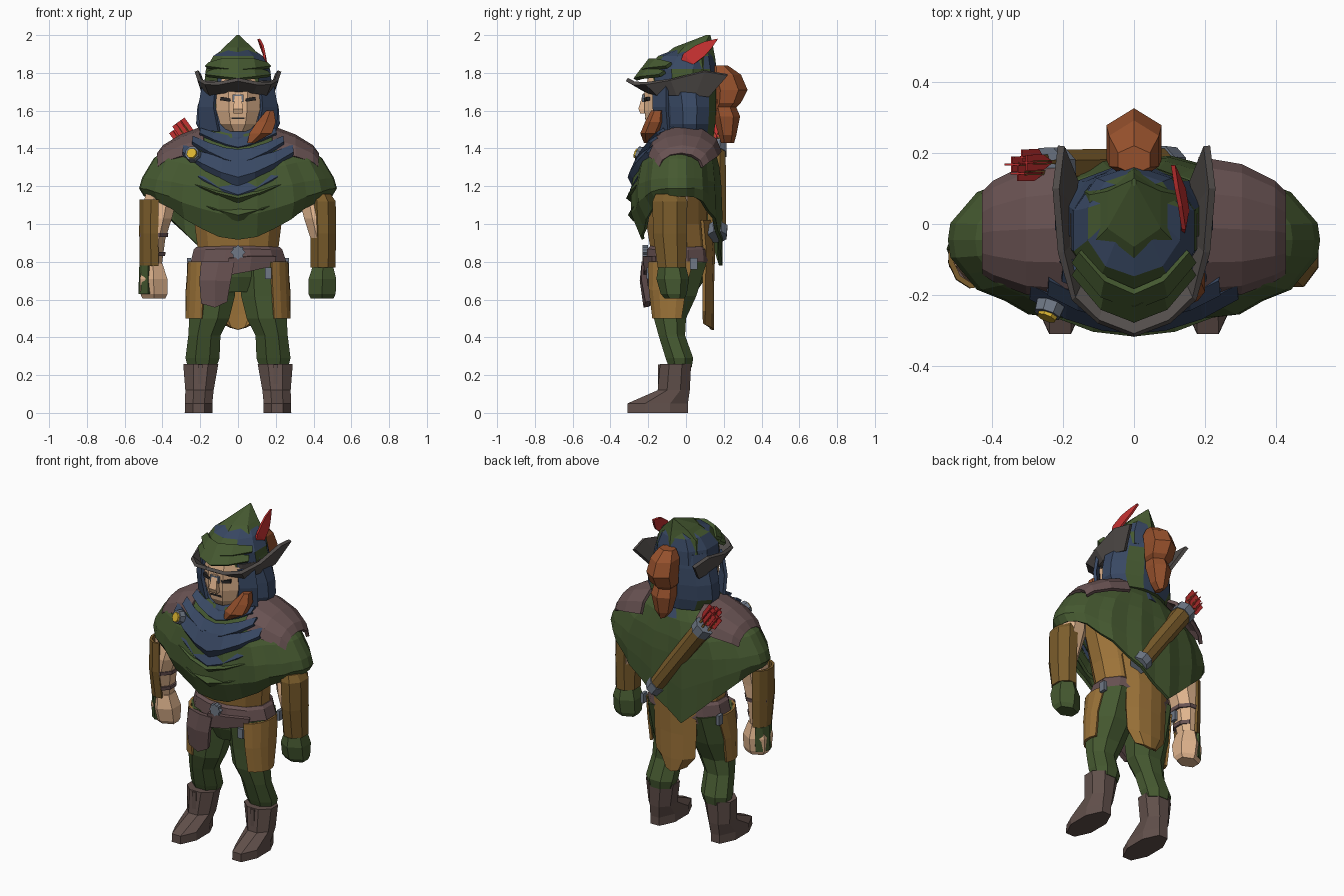
import bpy, bmesh, random
from math import sin, cos, pi, radians
from mathutils import Vector

random.seed(4)
COL = dict(green=(.06, .1, .03), blue=(.04, .065, .125), tan=(.33, .17, .04), boot=(.12, .08, .07),
           leather=(.14, .085, .085), skin=(.75, .46, .27), hair=(.3, .08, .025), red=(.55, .03, .03),
           brown=(.2, .11, .025), steel=(.16, .19, .24), brim=(.085, .075, .07), gold=(.7, .45, .03),
           dark=(.02, .018, .018))
MATS = {}


def mat(c):
    if c not in MATS:
        MATS[c] = bpy.data.materials.new(c)
        MATS[c].diffuse_color = (*COL[c], 1)
    return MATS[c]


def ring(cx, cy, z, rx, ry, n=8, a0=None, a1=None):
    """Polygon section; with a0..a1 (degrees) an open arc."""
    if a0 is None:
        k = 1 / cos(pi / n)
        return [Vector((cx + rx * k * cos((i + .5) * 2 * pi / n), cy + ry * k * sin((i + .5) * 2 * pi / n), z))
                for i in range(n)]
    return [Vector((cx + rx * cos(t), cy + ry * sin(t), z))
            for t in (radians(a0 + (a1 - a0) * i / (n - 1)) for i in range(n))]


def loft(name, rows, col, closed=True, caps=True, thick=0, flip=False, patch=None, chance=.3):
    """Bridge rows of points; optional thickness, x-flip and random colour patches."""
    bm = bmesh.new()
    s = -1 if flip else 1
    vs = [[bm.verts.new((p[0] * s, p[1], p[2])) for p in r] for r in rows]
    n = len(rows[0])
    for a, b in zip(vs, vs[1:]):
        for i in range(n if closed else n - 1):
            j = (i + 1) % n
            bm.faces.new((a[i], a[j], b[j], b[i]))
    if closed and caps:
        bm.faces.new(vs[0])
        bm.faces.new(vs[-1])
    bmesh.ops.remove_doubles(bm, verts=bm.verts, dist=.0005)
    bmesh.ops.recalc_face_normals(bm, faces=bm.faces)
    if patch:
        for f in bm.faces:
            f.material_index = int(random.random() < chance)
    me = bpy.data.meshes.new(name)
    bm.to_mesh(me)
    bm.free()
    ob = bpy.data.objects.new(name, me)
    bpy.context.collection.objects.link(ob)
    me.materials.append(mat(col))
    if patch:
        me.materials.append(mat(patch))
    if thick:
        m = ob.modifiers.new("thickness", 'SOLIDIFY')
        m.thickness, m.offset = thick, 0
    return ob


def stack(name, secs, col, n=8, **kw):
    return loft(name, [ring(*s, n=n) for s in secs], col, **kw)


def box(name, c, size, col, rot=(0, 0, 0)):
    ob = stack(name, [(0, 0, -size[2] / 2, size[0] / 2, size[1] / 2),
                      (0, 0, size[2] / 2, size[0] / 2, size[1] / 2)], col, n=4)
    ob.location, ob.rotation_euler = c, rot
    return ob


def sym(half):
    """Mirror a centre-to-right row of points to a full row."""
    return [(-x, y, z) for x, y, z in half[:0:-1]] + list(half)


def tube(name, a, b, r0, r1, col, n=8):
    a, b = Vector(a), Vector(b)
    ob = stack(name, [(0, 0, 0, r0, r0), (0, 0, (b - a).length, r1, r1)], col, n=n)
    ob.location = a
    ob.rotation_euler = (b - a).to_track_quat('Z', 'Y').to_euler()
    return ob


# Legs, boots, thigh guards, arms (both sides)
for side, fl in (("left", False), ("right", True)):
    s = -1 if fl else 1
    stack("boot_" + side, [(.208, -.15, 0, .074, .16), (.208, -.15, .05, .072, .16), (.204, -.065, .12, .075, .085),
                           (.197, -.055, .26, .093, .082)], "boot", flip=fl)
    box("boot_strap_" + side, (s * .2, -.137, .19), (.025, .02, .13), "boot")
    stack("trouser_" + side, [(.19, -.03, .24, .075, .06), (.188, -.035, .29, .09, .073), (.178, -.075, .41, .085, .07),
                              (.152, -.085, .5, .106, .085), (.138, -.06, .62, .122, .115), (.13, -.04, .8, .12, .15)],
          "green", flip=fl)
    loft("thigh_guard_" + side, [ring(.16, -.075, .5, .112, .1, 6, -75, 30), ring(.15, -.06, .65, .12, .135, 6, -75, 25),
                                 ring(.13, -.045, .8, .13, .16, 6, -70, 30)], "tan", closed=False, thick=.015, flip=fl)
    loft("shoulder_pad_" + side, [[(x, y + ry * cos(t), z + h * sin(t)) for t in (i * pi / 6 for i in range(7))]
                                  for x, y, ry, z, h in ((.18, -.01, .19, 1.38, .13), (.3, -.015, .175, 1.355, .11),
                                                         (.39, -.02, .135, 1.325, .085), (.42, -.025, .11, 1.3, .07))],
         "leather", closed=False, thick=.02, flip=fl)
    stack("arm_" + side, [(.39, -.06, 1.3, .07, .07), (.41, -.07, 1.13, .085, .08), (.425, -.085, 1.03, .075, .085),
                          (.445, -.085, .92, .06, .08), (.45, -.075, .77, .045, .055)], "skin", flip=fl)
    stack("hand_" + side, [(.45, -.075, .79, .05, .06), (.447, -.07, .71, .073, .075), (.445, -.065, .63, .072, .06),
                           (.445, -.06, .605, .06, .045)], "green" if s > 0 else "skin", n=6, flip=fl)
    box("hip_buckle_" + side, (s * .16, -.2, .74), (.035, .02, .06), "steel")
    box("side_buckle_" + side, (s * .26, .04, .79), (.02, .04, .06), "steel")

# Forearm guards: full on one arm, outer plate with straps on the other
stack("bracer", [(.45, -.075, .77, .065, .075), (.452, -.085, .95, .068, .09), (.447, -.085, 1.12, .07, .092),
                 (.435, -.085, 1.16, .055, .075)], "brown")
loft("bracer_plate", [ring(.45, -.075, .78, .065, .072, 7, -115, 85), ring(.452, -.085, .95, .066, .09, 7, -115, 85),
                      ring(.445, -.085, 1.13, .072, .09, 7, -110, 80)], "brown", closed=False, thick=.015, flip=True)
for z, r in ((.83, .06), (.93, .075)):
    stack("bracer_strap", [(.446, -.085, z, r, r + .01), (.444, -.085, z + .022, r, r + .013)], "leather", flip=True)
loft("hand_guard", [ring(.445, -.07, .63, .075, .065, 5, -70, 70), ring(.45, -.072, .78, .065, .075, 5, -70, 70)],
     "green", closed=False, thick=.015, flip=True)

# Torso, belt and hanging cloth
stack("pelvis", [(0, -.05, .64, .1, .1), (0, -.04, .72, .2, .14), (0, -.04, .82, .225, .155)], "green", n=10)
stack("tunic", [(0, -.03, .76, .235, .16), (0, -.035, .88, .215, .155), (0, -.05, 1., .23, .16),
                (0, -.05, 1.25, .3, .16), (0, -.02, 1.42, .18, .12)], "tan", n=12)
loft("belt", [[Vector((p.x, p.y, p.z - d * max(0, -sin(p.x * 6)) - .03 * abs(p.x))) for p in ring(0, -.035, z, rx, ry, 12)]
              for z, rx, ry, d in ((.78, .245, .165, .03), (.81, .255, .175, .02), (.87, .235, .17, 0), (.885, .22, .155, 0))],
     "leather")
for r in (0, pi / 4):
    box("buckle", (0, -.215, .85), (.055, .03, .055), "steel", (0, r, 0))
loft("belt_flap", [[(-.19, -.19, .8), (-.1, -.22, .8), (-.02, -.22, .8)], [(-.2, -.2, .7), (-.12, -.23, .7), (-.04, -.22, .7)],
                   [(-.19, -.19, .58), (-.12, -.21, .56), (-.06, -.2, .59)]], "leather", closed=False, thick=.03)
loft("belt_apron", [[(-.05, -.22, .82), (.07, -.22, .83), (.2, -.17, .83)], [(-.05, -.215, .73), (.06, -.21, .75), (.19, -.17, .78)]],
     "leather", closed=False, thick=.02)
loft("tunic_tail", [sym([(0, y + .015, z - d), (w * .55, y + .005, z - d * .6), (w, y - .03, z)]) for w, y, z, d in
                    ((.16, .115, 1.02, 0), (.14, .13, .85, 0), (.14, .125, .68, 0), (.13, .125, .54, .02), (.07, .125, .47, .03))],
     "tan", closed=False, thick=.018)

# Cape: pleated, pointed in front, with a longer off-centre point behind
N = 32
rows = []
for k, (rx, rf, rb, z, df, db) in enumerate(((.16, .12, .15, 1.5, .03, .02), (.32, .17, .19, 1.445, .06, .06),
        (.44, .215, .21, 1.34, .06, .06), (.5, .235, .22, 1.24, .06, .06), (.515, .235, .225, 1.19, .14, .2),
        (.49, .185, .225, 1.15, .23, .37))):
    row = []
    for i in range(N):
        t = 2 * pi * i / N
        q = sin(t)
        f = 1 + (.035 if i % 2 else -.02) * (k > 1) * abs(q)
        x = rx * cos(t) * f
        if q < 0:
            drop = df * abs(q) ** 3.5
        else:
            drop = db * max(0, 1 - abs(x + .1) / (.56 if x > -.1 else .39)) * min(1, 2 * q)
        row.append((x, -.045 + q * (rf if q < 0 else rb) * f, z - drop))
    rows.append(row)
loft("cape", rows, "green", caps=False, thick=.018)

# Draped folds on the chest: V-shaped bands
for name, w, zt, zb, h, y, c in (("scarf_lower", .31, 1.3, 1.1, .16, -.285, "blue"), ("cape_fold_low", .43, 1.2, 1.02, .08, -.288, "green"),
                                 ("cape_fold_high", .38, 1.27, 1.12, .05, -.298, "green"), ("scarf_mid", .29, 1.36, 1.2, .14, -.29, "blue"),
                                 ("scarf_high", .24, 1.42, 1.29, .1, -.255, "blue"), ("scarf_top", .2, 1.47, 1.38, .08, -.2, "blue")):
    def band(dz, dy):
        return sym([(w * u, y + dy + (.9 * w * w + .02) * u * u, zb + dz * (1 - .6 * u) + (zt - zb) * u ** 1.3)
                    for u in (0, .3, .65, 1)])
    loft(name, [band(h, .03), band(h * .35, -.01), band(0, .015)], c, closed=False, thick=.018)
tube("brooch_rim", (-.235, -.225, 1.365), (-.245, -.255, 1.375), .04, .036, "steel")
tube("brooch", (-.235, -.235, 1.365), (-.247, -.265, 1.376), .03, .026, "gold")

# Head: hood, face, hair
stack("collar", [(0, -.02, 1.4, .22, .17), (0, -.03, 1.46, .2, .15), (0, -.02, 1.53, .16, .12)], "blue", n=10)
stack("hood", [(0, .015, 1.46, .185, .13), (0, .02, 1.53, .222, .135), (0, .02, 1.62, .215, .14), (0, .01, 1.72, .185, .15),
               (0, 0, 1.8, .17, .15)], "blue", n=12, patch="green", chance=.12)
stack("face", [(0, -.11, 1.49, .055, .075), (0, -.12, 1.53, .095, .09), (0, -.12, 1.6, .115, .1), (0, -.11, 1.7, .122, .11),
               (0, -.1, 1.78, .12, .1)], "skin", n=8)
stack("nose", [(0, -.22, 1.585, .025, .022), (0, -.222, 1.61, .026, .03), (0, -.21, 1.69, .016, .018)], "skin", n=4)
box("nose_bridge", (0, -.222, 1.665), (.06, .02, .04), "steel")
box("mouth", (0, -.212, 1.56), (.07, .012, .01), "dark")
for s in (1, -1):
    box("eye", (s * .065, -.207, 1.66), (.055, .02, .018), "dark", (0, s * -.15, s * .25))
    loft("hood_edge", [[(.115, -.17, 1.73), (.185, -.1, 1.73)], [(.125, -.17, 1.62), (.205, -.1, 1.62)],
                       [(.1, -.16, 1.49), (.2, -.09, 1.5)]], "blue", closed=False, thick=.018, flip=s < 0)
stack("hair_lock", [(.17, -.15, 1.6, .02, .03), (.15, -.165, 1.54, .05, .045), (.12, -.19, 1.48, .06, .045),
                    (.07, -.2, 1.43, .02, .02)], "hair", n=6)
stack("ponytail_top", [(0, .19, 1.6, .04, .05), (0, .215, 1.64, .072, .065), (0, .23, 1.71, .078, .083), (0, .205, 1.79, .07, .075),
                       (0, .18, 1.84, .045, .035)], "hair", n=6)
stack("ponytail_end", [(0, .22, 1.43, .015, .03), (0, .22, 1.47, .045, .04), (0, .215, 1.57, .065, .062), (0, .19, 1.66, .05, .05)],
      "hair", n=6)

# Hat: upturned brim, patched crown, peak, front folds, feather
inner = [(0, -.21, 1.705), (.08, -.195, 1.7), (.145, -.15, 1.685), (.175, -.05, 1.685), (.18, .05, 1.685), (.165, .12, 1.675)]
outer = [(0, -.313, 1.765), (.1, -.275, 1.745), (.17, -.21, 1.745), (.205, -.08, 1.765), (.22, .1, 1.81), (.205, .22, 1.79)]
loft("hat_brim", [sym(inner), sym(outer)], "brim", closed=False, thick=.02)
stack("hat_band", [(0, -.015, 1.69, .178, .17), (0, -.02, 1.76, .18, .175)], "brim", n=12)
stack("hat_crown", [(0, -.015, 1.74, .178, .175), (0, -.02, 1.82, .17, .175), (0, 0, 1.89, .13, .14), (0, .04, 1.93, .07, .08)],
      "blue", n=10, patch="green", chance=.3)
stack("hat_peak", [(0, .02, 1.8, .14, .125), (0, .01, 1.88, .125, .125), (0, .04, 1.935, .075, .09), (0, .118, 2., .006, .01)],
      "green", n=6)
for d, z in ((0, 1.765), (.035, 1.81)):
    loft("hat_front_fold", [sym([(0, -.27 + d, z), (.09, -.235 + d, z + .01), (.17, -.14 + d, z + .02)]),
                            sym([(0, -.225 + d, z + .06), (.08, -.19 + d, z + .06), (.15, -.11 + d, z + .04)])],
         "green", closed=False, thick=.02)
loft("feather", [[(.135, -.03, 1.85), (.14, .0, 1.85)], [(.14, -.015, 1.9), (.15, .04, 1.845)], [(.13, .05, 1.945), (.14, .1, 1.89)],
                 [(.12, .1, 1.965), (.125, .135, 1.93)], [(.11, .165, 1.98), (.11, .166, 1.975)]],
     "red", closed=False, thick=.012)

# Quiver slung across the back
top, bot = Vector((-.24, .155, 1.41)), Vector((.1, .165, .94))
axis = (top - bot).normalized()
tube("quiver", bot, top, .048, .054, "brown")
tube("quiver_rim", top - axis * .05, top + axis * .01, .058, .06, "steel")
tube("quiver_cap", bot - axis * .01, bot + axis * .05, .05, .055, "steel")
side = Vector((axis.z, 0, -axis.x))
for i, (u, v) in enumerate(((-.035, .015), (.03, .02), (0, .035), (0, -.01))):
    p = top + side * u + Vector((0, v, 0))
    e = p + axis * (.1 + .02 * (i % 2))
    tube("arrow_shaft", p - axis * .02, e, .006, .006, "brown", 4)
    for w in (side * .025, Vector((0, .022, 0))):
        loft("arrow_fletching", [[p + axis * .035 - w * .3, p + axis * .035 + w * .3], [e - axis * .05 - w, e - axis * .05 + w],
                                 [e + axis * .03 - w, e + axis * .03 + w]], "red", closed=False, thick=.005)
